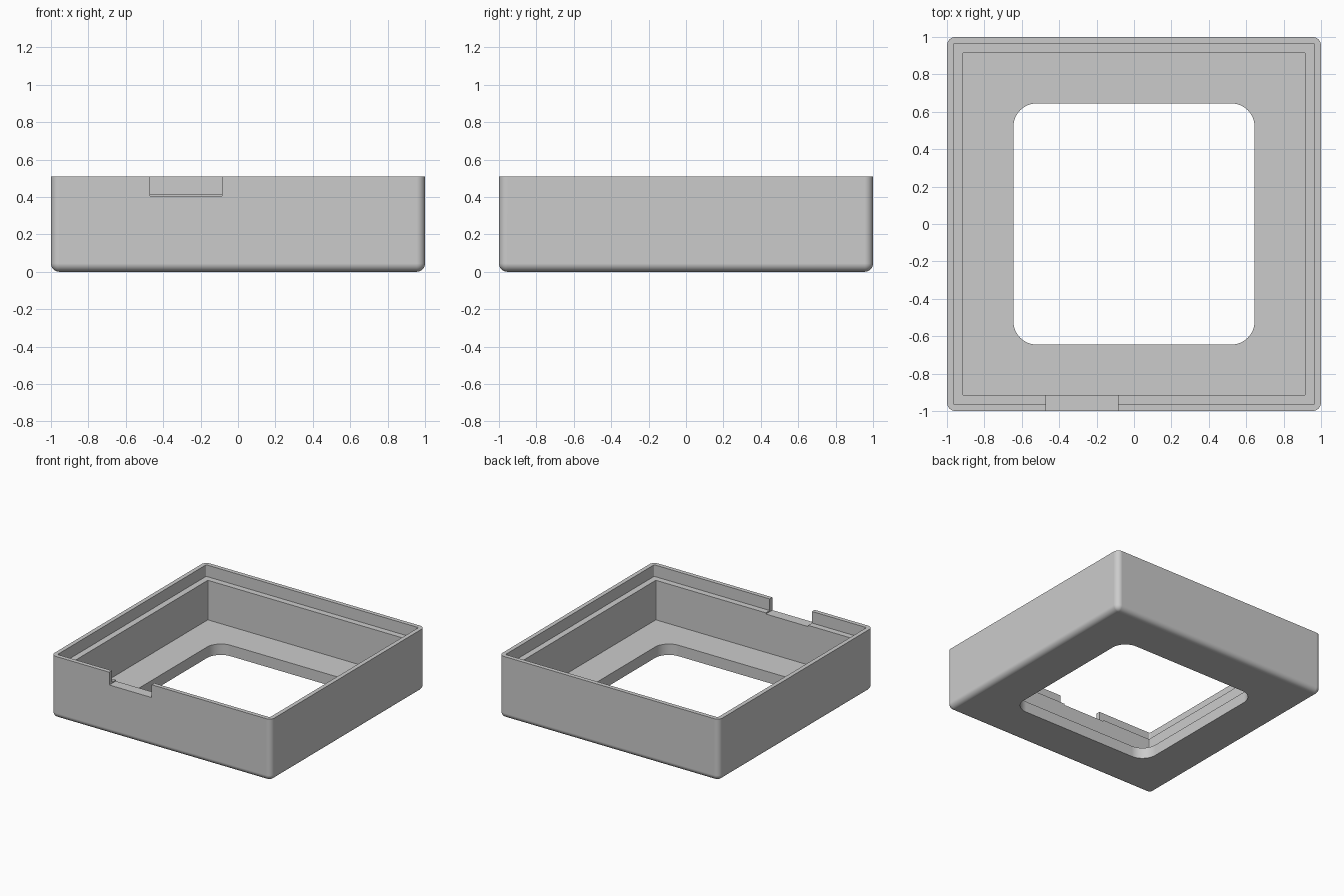
import bpy, bmesh
from math import sin, cos, pi, radians

old = bpy.data.objects.get("Cube")
if old:
    bpy.data.objects.remove(old, do_unlink=True)

HEIGHT, LEDGE, FLOOR, FILLET = 0.51, 0.415, 0.09, 0.045
STEPS = 8

grey = bpy.data.materials.new("plain grey")
grey.use_nodes = True
grey.diffuse_color = (0.6, 0.6, 0.6, 1)
grey.node_tree.nodes["Principled BSDF"].inputs["Base Color"].default_value = (0.6, 0.6, 0.6, 1)


def rounded_square(bm, half, radius, z):
    """Ring of vertices around a square with rounded corners."""
    ring = []
    for corner in range(4):
        mid = pi / 4 + corner * pi / 2
        cx = (half - radius) * (1 if cos(mid) > 0 else -1)
        cy = (half - radius) * (1 if sin(mid) > 0 else -1)
        for i in range(STEPS + 1):
            a = corner * pi / 2 + i / STEPS * pi / 2
            ring.append(bm.verts.new((cx + radius * cos(a), cy + radius * sin(a), z)))
    return ring


# Wall cross-section: half width, corner radius, height
section = []
for i in range(STEPS + 1):
    a = i / STEPS * pi / 2
    inset = FILLET * (1 - sin(a))
    section.append((1 - inset, max(FILLET - inset, 0.002), FILLET * (1 - cos(a))))
section += [
    (1, FILLET, HEIGHT),
    (0.965, 0.008, HEIGHT),      # lip
    (0.965, 0.008, LEDGE),
    (0.915, 0.005, LEDGE),       # inner ledge
    (0.915, 0.005, FLOOR),
    (0.645, 0.125, FLOOR),       # floor opening
    (0.645, 0.125, 0),
]

# Open tray, skinned around the closed section
bm = bmesh.new()
rings = [rounded_square(bm, *s) for s in section]
for k, ring in enumerate(rings):
    nxt = rings[(k + 1) % len(rings)]
    for i in range(len(ring)):
        j = (i + 1) % len(ring)
        bm.faces.new((ring[i], ring[j], nxt[j], nxt[i]))
bmesh.ops.recalc_face_normals(bm, faces=bm.faces)
mesh = bpy.data.meshes.new("tray")
bm.to_mesh(mesh)
bm.free()
tray = bpy.data.objects.new("tray", mesh)
bpy.context.collection.objects.link(tray)
mesh.materials.append(grey)

# Notch through the front wall
x0, x1, z0, z1 = -0.47, -0.085, 0.405, 0.7
bpy.ops.mesh.primitive_cube_add(size=1, location=((x0 + x1) / 2, -1, (z0 + z1) / 2))
cutter = bpy.context.object
cutter.name = "notch_cutter"
cutter.scale = (x1 - x0, 0.3, z1 - z0)
cutter.data.materials.append(grey)
cutter.hide_render = True

bpy.ops.object.select_all(action="DESELECT")
tray.select_set(True)
bpy.context.view_layer.objects.active = tray
cut = tray.modifiers.new("notch", "BOOLEAN")
cut.operation = "DIFFERENCE"
cut.solver = "EXACT"
cut.object = cutter
bpy.ops.object.modifier_apply(modifier=cut.name)
bpy.data.objects.remove(cutter, do_unlink=True)

# Smooth fillets, crisp edges
bpy.ops.object.shade_smooth_by_angle(angle=radians(30))
weighted = tray.modifiers.new("flat_faces", "WEIGHTED_NORMAL")
weighted.keep_sharp = True
